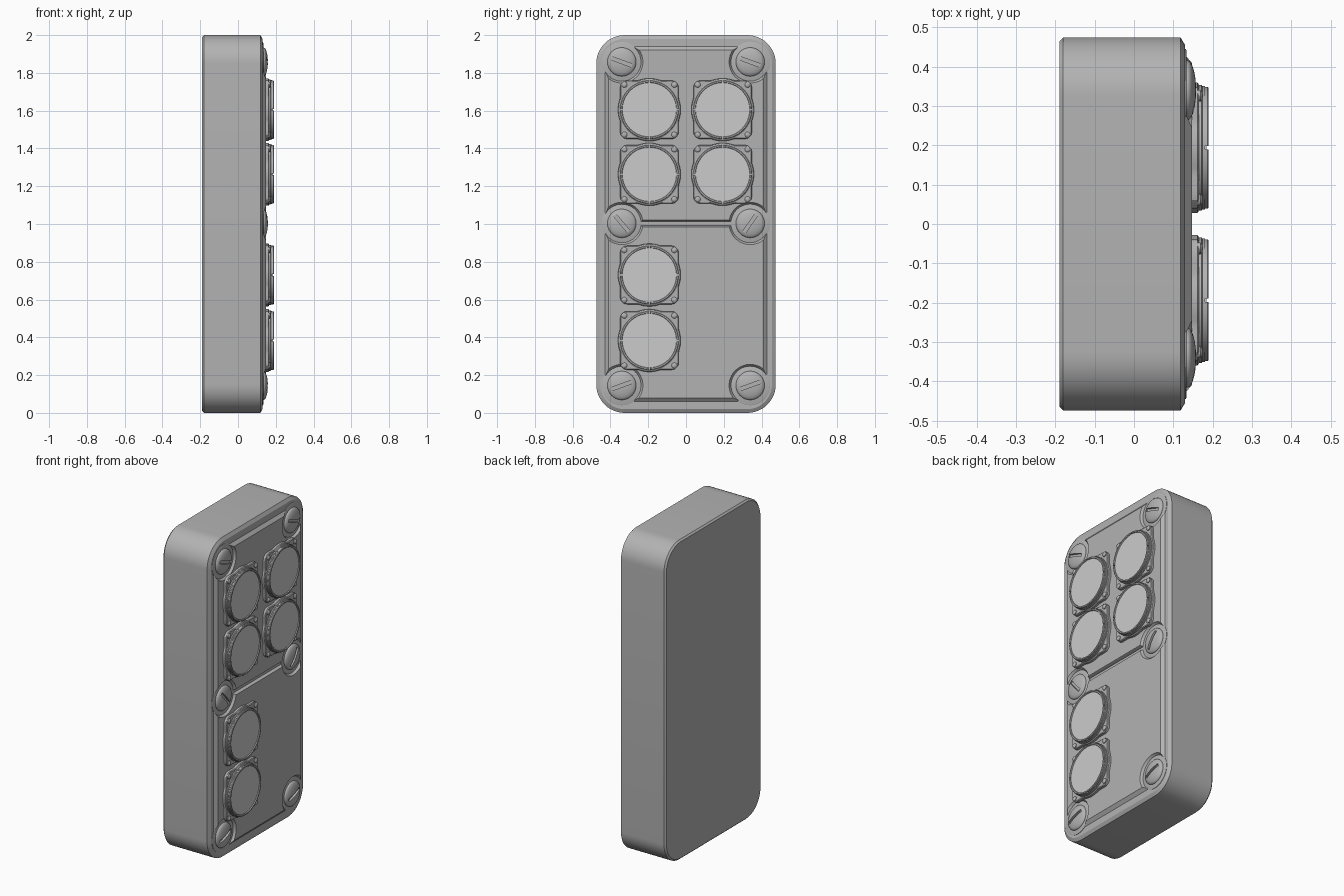
import bpy, bmesh, math
from math import sin, cos, pi, sqrt, atan2

if "Cube" in bpy.data.objects:
    bpy.data.objects.remove(bpy.data.objects["Cube"])

def material(name, v):
    m = bpy.data.materials.new(name)
    m.diffuse_color = (v, v, v, 1)
    m.use_nodes = True
    m.node_tree.nodes["Principled BSDF"].inputs["Base Color"].default_value = m.diffuse_color
    return m

GREY = material("housing grey", 0.45)
LIGHT = material("lens light grey", 0.60)

def loft(bm, loops):
    """Skin a stack of (x, [(y, z), ...]) loops and cap both ends."""
    rings = [[bm.verts.new((x, y, z)) for y, z in pts] for x, pts in loops]
    for a, b in zip(rings, rings[1:]):
        n = len(a)
        for i in range(n):
            j = (i + 1) % n
            bm.faces.new((a[i], a[j], b[j], b[i]))
    bm.faces.new(rings[0][::-1])
    bm.faces.new(rings[-1])

def make(name, stacks, mat, smooth=True):
    bm = bmesh.new()
    for s in stacks:
        loft(bm, s)
    bmesh.ops.recalc_face_normals(bm, faces=bm.faces)
    me = bpy.data.meshes.new(name)
    bm.to_mesh(me)
    bm.free()
    ob = bpy.data.objects.new(name, me)
    bpy.context.collection.objects.link(ob)
    me.materials.append(mat)
    if smooth:
        bpy.ops.object.select_all(action='DESELECT')
        ob.select_set(True)
        bpy.context.view_layer.objects.active = ob
        bpy.ops.object.shade_smooth_by_angle(angle=math.radians(30))
    return ob

def circle(cy, cz, r, n=48):
    return [(cy + r * cos(2 * pi * i / n), cz + r * sin(2 * pi * i / n)) for i in range(n)]

def lathe(cy, cz, profile, n=48):
    return [(x, circle(cy, cz, r, n)) for x, r in profile]

def rounded_rect(inset, r=0.15, n=12):
    hy, hz, r = 0.475 - inset, 1.0 - inset, r - inset
    pts = []
    for k, (sy, sz) in enumerate(((1, 1), (-1, 1), (-1, -1), (1, -1))):
        for i in range(n + 1):
            a = (k + i / n) * pi / 2
            pts.append((sy * (hy - r) + r * cos(a), 1 + sz * (hz - r) + r * sin(a)))
    return pts

# Housing with small chamfers front and back
make("housing", [[(-0.19, rounded_rect(0.01)), (-0.18, rounded_rect(0)),
                  (0.118, rounded_rect(0)), (0.13, rounded_rect(0.02))]], GREY)

# Two raised cover panels, notched round the screws
SY, ROWS = 0.34, (0.145, 1.003, 1.858)

def panel_outline(Y, z0, z1, c0, c1, r, n=20):
    pts = []
    for sy, sz in ((1, -1), (1, 1), (-1, 1), (-1, -1)):
        cz = c1 if sz > 0 else c0
        u = Y - SY
        e = (z1 - cz) if sz > 0 else (cz - z0)
        a0 = atan2(-sqrt(r * r - u * u), u)
        a1 = atan2(e, -sqrt(r * r - e * e))
        if a1 > 0:
            a1 -= 2 * pi
        arc = [(sy * (SY + r * cos(a0 + (a1 - a0) * i / n)),
                cz + sz * r * sin(a0 + (a1 - a0) * i / n)) for i in range(n + 1)]
        pts += arc[::-1] if sy * sz < 0 else arc
    return pts

for name, base, top, c0, c1 in (
        ("upper_panel", (1.012, 1.94), (1.02, 1.92), ROWS[1], ROWS[2]),
        ("lower_panel", (0.06, 0.992), (0.08, 0.984), ROWS[0], ROWS[1])):
    make(name, [[(0.125, panel_outline(0.43, *base, c0, c1, 0.1)),
                 (0.13, panel_outline(0.43, *base, c0, c1, 0.1)),
                 (0.147, panel_outline(0.41, *top, c0, c1, 0.112))]], GREY)

# Domed slotted screws on thin washers
spots = [(s * SY, z) for z in ROWS for s in (-1, 1)]
angles = [20, 20, -50, 55, -20, -20]
make("screw_washers", [lathe(y, z, ((0.125, 0.105), (0.132, 0.105), (0.134, 0.1)))
                       for y, z in spots], GREY)
dome = [(0.128, 0.076), (0.136, 0.076)] + [
    (0.136 + 0.022 * sin(t * pi / 16), 0.076 * cos(t * pi / 16)) for t in range(1, 8)]
screws = make("cover_screws", [lathe(y, z, dome) for y, z in spots], GREY)

def slot(cy, cz, deg, hl=0.056, hw=0.009):
    c, s = cos(math.radians(deg)), sin(math.radians(deg))
    q = [(cy + u * c - v * s, cz + u * s + v * c)
         for u, v in ((-hl, -hw), (hl, -hw), (hl, hw), (-hl, hw))]
    return [(0.143, q), (0.2, q)]

cutter = make("slot_cutter", [slot(y, z, a) for (y, z), a in zip(spots, angles)], GREY, False)
cutter.hide_render = True
cutter.hide_set(True)
mod = screws.modifiers.new("slots", 'BOOLEAN')
mod.operation = 'DIFFERENCE'
mod.object = cutter

# Round ports: flange, collar, split rim, lens and corner screws
def flange(cy, cz, inset, n=96):
    pts = []
    for i in range(n):
        a = 2 * pi * i / n
        c, s = cos(a), sin(a)
        r = max(0.166, min(0.155 / max(abs(c), abs(s)), 0.202)) - inset
        pts.append((cy + r * c, cz + r * s))
    return pts

def rim_quarter(cy, cz, k, r0=0.143, r1=0.155, gap=0.03, n=14):
    a = [k * pi / 2 + gap + (pi / 2 - 2 * gap) * i / n for i in range(n + 1)]
    def arc(ri, ro):
        return [(cy + ro * cos(t), cz + ro * sin(t)) for t in a] + \
               [(cy + ri * cos(t), cz + ri * sin(t)) for t in a[::-1]]
    return [(0.178, arc(r0, r1)), (0.187, arc(r0, r1)), (0.19, arc(r0 + 0.002, r1 - 0.003))]

ports = [(-0.194, 1.605), (0.194, 1.605), (-0.194, 1.263), (0.194, 1.263),
         (-0.194, 0.73), (-0.194, 0.383)]
make("port_flanges", [[(0.145, flange(y, z, 0)), (0.161, flange(y, z, 0)),
                       (0.165, flange(y, z, 0.005))] for y, z in ports], GREY)
make("port_collars", [lathe(y, z, ((0.16, 0.16), (0.172, 0.16), (0.174, 0.157), (0.18, 0.157)), 64)
                      for y, z in ports], GREY)
make("port_rims", [rim_quarter(y, z, k) for y, z in ports for k in range(4)], GREY)
make("port_lenses", [lathe(y, z, ((0.178, 0.143), (0.184, 0.143)), 64) for y, z in ports], LIGHT)
make("port_screws", [lathe(y + a * 0.132, z + b * 0.132,
                           ((0.16, 0.015), (0.169, 0.015), (0.173, 0.011), (0.175, 0.005)), 16)
                     for y, z in ports for a in (-1, 1) for b in (-1, 1)], GREY)
